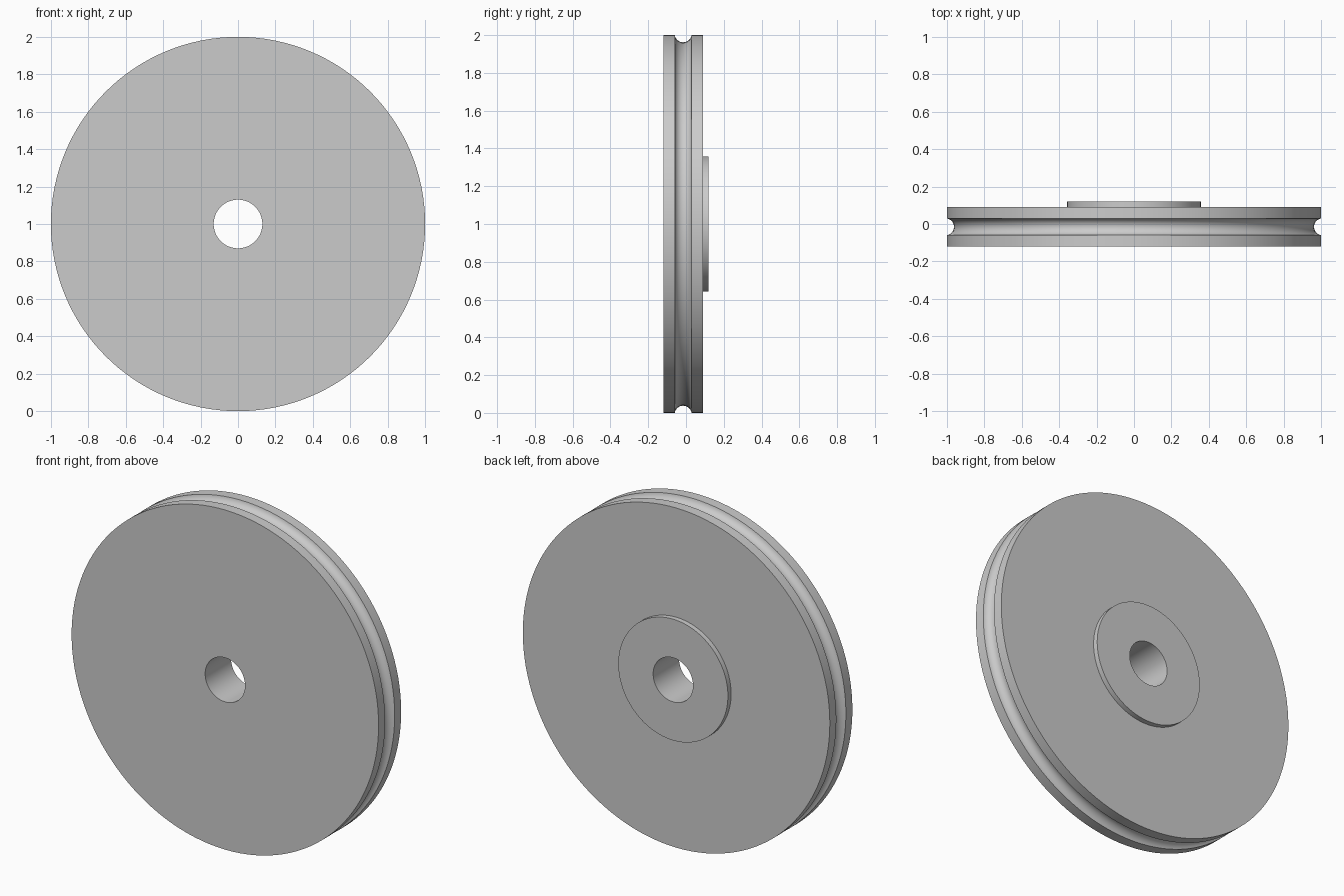
import bpy
import bmesh
import math
from mathutils import Matrix, Vector

cube = bpy.data.objects.get("Cube")
if cube:
    bpy.data.objects.remove(cube, do_unlink=True)

# Overall dimensions
RIM, BORE, HUB = 1.0, 0.13, 0.357
FRONT, FACE, BACK = -0.12, 0.09, 0.12
GROOVE_Y, GROOVE_R, GROOVE_OFFSET = -0.015, 0.045, 0.007
SEGMENTS, ARC_STEPS = 128, 16

# Grey metal
metal = bpy.data.materials.new("grey_metal")
metal.use_nodes = True
grey = (0.6, 0.6, 0.6, 1)
metal.diffuse_color = grey
metal.node_tree.nodes["Principled BSDF"].inputs["Base Color"].default_value = grey

# Rope groove: an arc sunk into the rim, running front to back
start = math.acos(GROOVE_OFFSET / GROOVE_R)
groove = []
for i in range(ARC_STEPS + 1):
    a = start * (2 * i / ARC_STEPS - 1)
    groove.append((RIM + GROOVE_OFFSET - GROOVE_R * math.cos(a),
                   GROOVE_Y + GROOVE_R * math.sin(a)))

# Closed half section as (radius, y)
section = ([(BORE, FRONT), (RIM, FRONT)] + groove +
           [(RIM, FACE), (HUB, FACE), (HUB, BACK), (BORE, BACK)])

# Spin the section around the axle
bm = bmesh.new()
rings = []
for s in range(SEGMENTS):
    turn = Matrix.Rotation(math.tau * s / SEGMENTS, 3, 'Y')
    rings.append([bm.verts.new(turn @ Vector((0, y, r))) for r, y in section])
for s, ring in enumerate(rings):
    following = rings[(s + 1) % SEGMENTS]
    for i in range(len(section)):
        j = (i + 1) % len(section)
        bm.faces.new((ring[i], ring[j], following[j], following[i]))
bmesh.ops.recalc_face_normals(bm, faces=bm.faces)

mesh = bpy.data.meshes.new("pulley_wheel")
bm.to_mesh(mesh)
bm.free()
mesh.materials.append(metal)
wheel = bpy.data.objects.new("pulley_wheel", mesh)
wheel.location.z = RIM
bpy.context.collection.objects.link(wheel)

# Smooth round surfaces, crisp corners
bpy.ops.object.select_all(action='DESELECT')
wheel.select_set(True)
bpy.context.view_layer.objects.active = wheel
bpy.ops.object.shade_smooth_by_angle(angle=math.radians(30))
